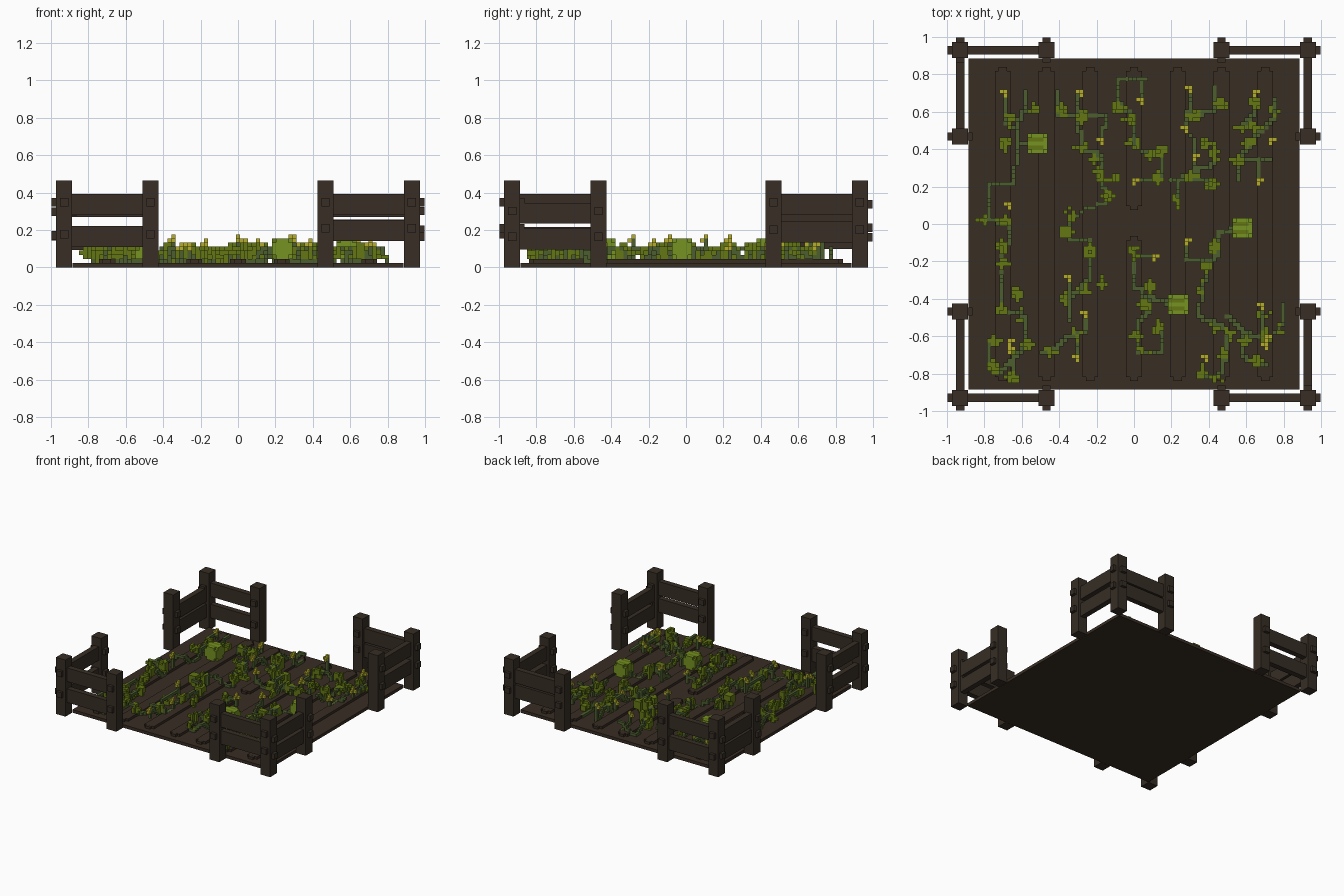
import bpy, bmesh, math, random
from mathutils import Vector

if "Cube" in bpy.data.objects:
    bpy.data.objects.remove(bpy.data.objects["Cube"])

random.seed(4)
V = 0.0215          # block size of the plants
SOIL_TOP = 0.025


def material(name, rgb):
    m = bpy.data.materials.new(name)
    m.diffuse_color = (*rgb, 1)
    m.use_nodes = True
    m.node_tree.nodes["Principled BSDF"].inputs["Base Color"].default_value = m.diffuse_color
    return m


WOOD = material("dark_wood", (0.038, 0.027, 0.018))
SOIL = material("brown_soil", (0.040, 0.026, 0.017))
STEM = material("stem_green", (0.075, 0.112, 0.028))
LEAF = material("leaf_olive", (0.125, 0.185, 0.007))
FRUIT = material("bright_green", (0.18, 0.29, 0.015))
YELLOW = material("flower_yellow", (0.46, 0.42, 0.025))


def add_box(bm, lo, hi):
    vs = [bm.verts.new((x, y, z)) for x in (lo[0], hi[0])
          for y in (lo[1], hi[1]) for z in (lo[2], hi[2])]
    for f in ((0, 1, 3, 2), (4, 6, 7, 5), (0, 4, 5, 1),
              (2, 3, 7, 6), (0, 2, 6, 4), (1, 5, 7, 3)):
        bm.faces.new([vs[i] for i in f])


def finish(bm, name, *mats):
    bmesh.ops.recalc_face_normals(bm, faces=bm.faces[:])
    me = bpy.data.meshes.new(name)
    bm.to_mesh(me)
    bm.free()
    for m in mats:
        me.materials.append(m)
    bpy.context.collection.objects.link(bpy.data.objects.new(name, me))


def boxes(name, mat, items):
    """items: (centre, size) pairs"""
    bm = bmesh.new()
    for c, s in items:
        c, h = Vector(c), Vector(s) / 2
        add_box(bm, c - h, c + h)
    finish(bm, name, mat)


# Soil bed and raised furrows; the middle furrow is split in two
boxes("soil_bed", SOIL, [((0, 0, SOIL_TOP / 2), (1.77, 1.77, SOIL_TOP))])
furrows = []
for i in range(-3, 4):
    spans = [(-0.84, 0.84)] if i else [(-0.84, -0.065), (0.075, 0.84)]
    for a, b in spans:
        for w, cut in ((0.085, 0.022), (0.044, 0)):
            h = 0.02 if cut else 0.0195
            furrows.append(((i * 0.234, (a + b) / 2, SOIL_TOP + h / 2),
                            (w, b - a - 2 * cut, h)))
boxes("furrows", SOIL, furrows)

# Corner fences: rail heights for (runs along x, side x, side y)
RAILS = {
    (1, -1, -1): (0.337, 0.165), (1, 1, -1): (0.337, 0.197),
    (1, -1, 1): (0.325, 0.15), (1, 1, 1): (0.325, 0.20),
    (0, 1, -1): (0.29, 0.153), (0, 1, 1): (0.337, 0.19),
    (0, -1, -1): (0.337, 0.16), (0, -1, 1): (0.285, 0.155)}
posts, rails, bolts = [], [], []
for sx in (-1, 1):
    for sy in (-1, 1):
        for px, py in ((0.93, 0.93), (0.468, 0.93), (0.93, 0.468)):
            posts.append(((sx * px, sy * py, 0.2325), (0.087, 0.087, 0.465)))
for (along_x, sx, sy), levels in RAILS.items():
    for z in levels:
        if along_x:
            rails.append(((sx * 0.70, sy * 0.93, z), (0.38, 0.045, 0.112)))
        else:
            rails.append(((sx * 0.93, sy * 0.70, z), (0.045, 0.38, 0.112)))
        for p in (0.93, 0.468):
            pos = (sx * p, sy * 0.93) if along_x else (sx * 0.93, sy * p)
            size = (0.045, 0.135, 0.045) if along_x else (0.135, 0.045, 0.045)
            bolts.append(((*pos, z + 0.012), size))
boxes("fence_posts", WOOD, posts)
boxes("fence_rails", WOOD, rails)
boxes("fence_bolts", WOOD, bolts)

# Block plants: every filled cell stores its material index
cells = {}


def cell(p):
    return round(p[0] / 100 / V), round(p[1] / 100 / V)


def vine(*pts):
    """Stepped stem that rises and dips along a path given in hundredths"""
    last, phase = None, random.uniform(0, 6.28)
    step = 0
    for a, b in zip(pts, pts[1:]):
        (x, y), (u, w) = cell(a), cell(b)
        n = max(1, abs(u - x) + abs(w - y))
        for k in range(n + 1):
            i = round(x + (u - x) * k / n)
            j = round(y + (w - y) * k / n)
            z = max(0, round(1.2 + 2.1 * math.sin(step * 0.42 + phase)))
            step += 1
            for t in range(min(z, last if last is not None else z),
                           max(z, last if last is not None else z) + 1):
                cells[i, j, t] = 0
            last = z


def leaves(*pts):
    """Cross-shaped leaf clumps with ragged tips"""
    for p in pts:
        x, y = cell(p)
        base, top = random.choice((0, 1, 1)), random.choice((3, 4, 4, 5))
        for i in (-1, 0, 1):
            for j in (-1, 0, 1):
                if i and j and random.random() < 0.45:
                    continue
                low = base + (random.randint(0, 2) if i or j else 0)
                for t in range(low, top - random.randint(0, 1)):
                    cells[x + i, y + j, t] = 1
        i, j = random.choice(((2, 0), (-2, 0), (0, 2), (0, -2)))
        cells[x + i, y + j, top - 2] = 1


def flowers(*pts):
    """Thin stalk with a small yellow head"""
    for p in pts:
        x, y = cell(p)
        top = random.choice((4, 5, 6))
        for t in range(1, top):
            cells[x, y, t] = 0
        cells[x, y, top] = cells[x, y - 1, top - 1] = 3
        cells[x + random.choice((-1, 1)), y, top - 1] = 3


def gourd(p):
    """Rounded fruit with darker stripes"""
    x, y = cell(p)
    r = range(-2, 3)
    for i in r:
        for j in r:
            for k in r:
                if sum(abs(c) == 2 for c in (i, j, k)) < 3:
                    stripe = abs(j) == 1 and i < 2
                    cells[x + i, y + j, k + 3] = 1 if stripe else 2


# Left row
vine((-57, 71), (-57, 60), (-63, 55), (-63, 40), (-65, 22), (-77, 22), (-77, 3),
     (-67, 0), (-67, -10), (-72, -14), (-70, -35), (-72, -46), (-58, -50),
     (-58, -66), (-65, -70), (-65, -82))
vine((-69, 71), (-69, 53), (-63, 52))
vine((-63, 44), (-52, 44))
vine((-78, -64), (-78, -78), (-70, -80), (-66, -73), (-60, -68))
leaves((-53, 60), (-66, 55), (-79, 3), (-68, 2), (-70, -12), (-71, -22), (-62, -36),
       (-70, -46), (-60, -50), (-57, -64), (-76, -63), (-64, -73), (-64, -81),
       (-75, -78), (-68, 44))
flowers((-69, 71), (-66, 11), (-66, -63), (-66, -66))

# Second row
vine((-41, 71), (-41, 57), (-15, 57), (-17, 46))
vine((-30, 71), (-30, 57), (-28, 40), (-18, 36), (-18, 20), (-13, 18), (-14, 10),
     (-26, 9), (-36, -2), (-34, -8), (-24, -8), (-23, -30), (-34, -38), (-34, -52))
vine((-34, -27), (-34, -38))
vine((-25, -48), (-25, -58), (-36, -60), (-42, -68), (-50, -68))
vine((-31, -58), (-31, -70))
leaves((-38, 61), (-29, 58), (-29, 40), (-22, 35), (-20, 25), (-11, 24), (-14, 15),
       (-35, 5), (-36, -5), (-24, -15), (-18, -33), (-25, -35), (-36, -40),
       (-30, -58), (-46, -68))
flowers((-29, 70), (-17, 46), (-34, -27), (-25, -48), (-31, -70))

# Middle row
vine((6, 78), (-8, 78), (-9, 64), (0, 58), (0, 44), (5, 38), (14, 38), (14, 24), (1, 24))
vine((4, 78), (4, 67))
vine((9, -17), (-1, -17), (-1, -32), (6, -38), (22, -42))
vine((8, -40), (8, -48), (3, -52), (3, -68), (14, -68), (14, -58))
leaves((-8, 63), (-2, 56), (0, 44), (14, 38), (8, 37), (13, 24), (0, -16), (8, -34),
       (7, -44), (3, -60), (4, -68), (13, -56))
flowers((4, 67), (1, 24), (10, -17))

# Fourth row
vine((31, 73), (31, 62), (27, 58), (27, 50), (33, 45), (33, 28), (23, 24), (23, 13))
vine((42, 73), (42, 60), (31, 58))
vine((33, 28), (43, 33))
vine((20, 24), (42, 24))
vine((57, -3), (45, -5), (45, -15), (38, -24), (36, -34), (35, -50), (50, -55),
     (50, -72), (45, -82), (35, -82))
vine((29, -8), (29, -20), (38, -20))
leaves((47, 65), (32, 57), (39, 43), (44, 36), (23, 13), (31, 25), (41, 22), (43, -13),
       (38, -22), (37, -35), (42, -53), (51, -58), (47, -70), (45, -82), (37, -80))
flowers((31, 73), (27, 52), (33, 36), (29, -8), (39, -70))

# Right row
vine((76, 67), (76, 55), (68, 52), (64, 45), (56, 35), (55, 23))
vine((65, 71), (65, 58), (59, 54))
vine((73, 35), (57, 34))
vine((66, 34), (66, 23))
vine((80, -42), (80, -53), (72, -62), (60, -58), (50, -50))
vine((69, -44), (69, -60))
vine((59, -60), (59, -72), (70, -75))
leaves((76, 60), (65, 65), (65, 52), (57, 52), (63, 42), (56, 34), (77, -57),
       (68, -48), (60, -63), (64, -73), (70, -60))
flowers((65, 71), (73, 46), (66, 23), (69, -43), (71, -61), (71, -64))

for spot in ((-52, 43.5), (57, -3), (24.5, -42)):
    gourd(spot)

# Turn the filled cells into block meshes, keeping only outside faces
SIDES = (((1, 0, 0), ((1, 0, 0), (1, 1, 0), (1, 1, 1), (1, 0, 1))),
         ((-1, 0, 0), ((0, 0, 0), (0, 0, 1), (0, 1, 1), (0, 1, 0))),
         ((0, 1, 0), ((0, 1, 0), (0, 1, 1), (1, 1, 1), (1, 1, 0))),
         ((0, -1, 0), ((0, 0, 0), (1, 0, 0), (1, 0, 1), (0, 0, 1))),
         ((0, 0, 1), ((0, 0, 1), (1, 0, 1), (1, 1, 1), (0, 1, 1))),
         ((0, 0, -1), ((0, 0, 0), (0, 1, 0), (1, 1, 0), (1, 0, 0))))
bm = bmesh.new()
for (x, y, z), index in cells.items():
    for (dx, dy, dz), corners in SIDES:
        if (x + dx, y + dy, z + dz) in cells:
            continue
        f = bm.faces.new([bm.verts.new(((x + a - 0.5) * V, (y + b - 0.5) * V,
                                        SOIL_TOP + (z + c) * V)) for a, b, c in corners])
        f.material_index = index
me = bpy.data.meshes.new("vine_plants")
bm.to_mesh(me)
bm.free()
for m in (STEM, LEAF, FRUIT, YELLOW):
    me.materials.append(m)
bpy.context.collection.objects.link(bpy.data.objects.new("vine_plants", me))
